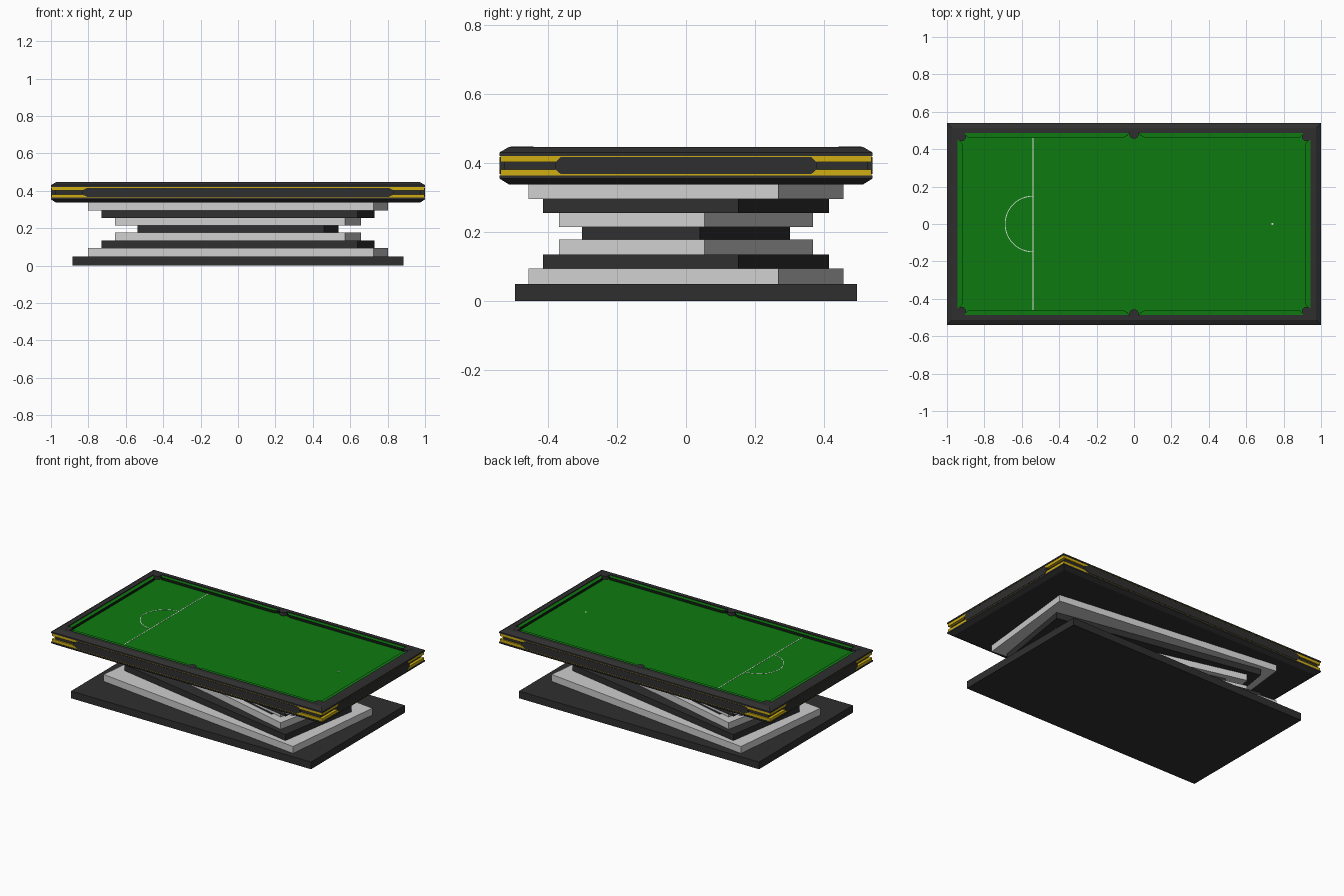
import bpy, bmesh, math
from mathutils import Vector

if "Cube" in bpy.data.objects:
    bpy.data.objects.remove(bpy.data.objects["Cube"])


def mat(name, rgb):
    m = bpy.data.materials.new(name)
    m.diffuse_color = (*rgb, 1)
    m.use_nodes = True
    m.node_tree.nodes["Principled BSDF"].inputs["Base Color"].default_value = m.diffuse_color
    return m


DARK = mat("charcoal", (0.028, 0.028, 0.028))
LIGHT = mat("light grey", (0.62, 0.62, 0.62))
GOLD = mat("gold", (0.62, 0.42, 0.006))
GREEN = mat("green cloth", (0.004, 0.195, 0.005))
WHITE = mat("white", (0.85, 0.85, 0.85))
BLACK = mat("near black", (0.006, 0.012, 0.006))


def finish(name, bm, *mats):
    bmesh.ops.recalc_face_normals(bm, faces=bm.faces)
    me = bpy.data.meshes.new(name)
    bm.to_mesh(me)
    bm.free()
    for m in mats:
        me.materials.append(m)
    ob = bpy.data.objects.new(name, me)
    bpy.context.collection.objects.link(ob)
    return ob


def loft(name, loops, material, ring=False):
    """Skin between loops of 3D points; ring closes the last loop to the first."""
    bm = bmesh.new()
    vs = [[bm.verts.new(p) for p in lp] for lp in loops]
    n = len(vs[0])
    pairs = list(zip(vs, vs[1:])) + ([(vs[-1], vs[0])] if ring else [])
    for a, b in pairs:
        for i in range(n):
            j = (i + 1) % n
            bm.faces.new((a[i], a[j], b[j], b[i]))
    if not ring:
        bm.faces.new(vs[0])
        bm.faces.new(vs[-1])
    return finish(name, bm, material)


def rect(hx, hy, z):
    return [(-hx, -hy, z), (hx, -hy, z), (hx, hy, z), (-hx, hy, z)]


def slab(name, hx, hy, z0, z1, material):
    return loft(name, [rect(hx, hy, z0), rect(hx, hy, z1)], material)


def prism(name, pts, z0, z1, material):
    return loft(name, [[(x, y, z) for x, y in pts] for z in (z0, z1)], material)


# Pedestal: base plate and a twisting stack, each given by its front and right corner
slab("base_plate", 0.885, 0.495, 0, 0.048, DARK)
A = ((0.725, -0.456), (0.803, 0.268))
B = ((0.639, -0.414), (0.729, 0.152))
C = ((0.572, -0.368), (0.658, 0.054))
D = ((0.46, -0.301), (0.536, 0.04))
heights = [0.048, 0.094, 0.134, 0.178, 0.214, 0.255, 0.295, 0.337]
for i, (p, q) in enumerate([A, B, C, D, C, B, A]):
    pts = [p, q, (-p[0], -p[1]), (-q[0], -q[1])]
    prism(f"pedestal_layer_{i + 1}", pts, heights[i], heights[i + 1], DARK if i % 2 else LIGHT)

# Table body: chamfered underside, gold bands around a recessed core
loft("table_underside", [rect(0.973, 0.513, 0.337), rect(1, 0.54, 0.354), rect(1, 0.54, 0.363)], DARK)
slab("lower_gold_band", 0.997, 0.537, 0.363, 0.381, GOLD)
slab("recessed_core", 0.978, 0.528, 0.381, 0.402, DARK)
slab("upper_gold_band", 0.997, 0.537, 0.402, 0.420, GOLD)


# Side panels: chamfer-ended prisms running through the body, leaving gold corners
def panel_profile(mid, end):
    return [(-mid, 0.381), (-end, 0.367), (end, 0.367), (mid, 0.381),
            (mid, 0.402), (end, 0.416), (-end, 0.416), (-mid, 0.402)]


loft("long_side_panels", [[(u, y, z) for u, z in panel_profile(0.835, 0.805)] for y in (-0.54, 0.54)], DARK)
loft("short_side_panels", [[(x, u, z) for u, z in panel_profile(0.378, 0.363)] for x in (-1, 1)], DARK)

# Top rail frame with chamfered outer edge
loft("top_rail", [rect(0.973, 0.513, 0.446), rect(1, 0.54, 0.430), rect(1, 0.54, 0.420),
                  rect(0.943, 0.487, 0.420), rect(0.943, 0.487, 0.446)], DARK, ring=True)

# Playing field
FIELD = 0.424
slab("cloth_field", 0.944, 0.488, 0.415, FIELD, GREEN)


# Cushions with dark noses and green tops
def cushion(name, pts):
    ob = prism(name, pts, FIELD, 0.441, GREEN)
    ob.data.materials.append(BLACK)
    for f in ob.data.polygons:
        if abs(f.normal.z) < 0.5:
            f.material_index = 1


for sy, yn in ((1, "back"), (-1, "front")):
    for sx, xn in ((1, "right"), (-1, "left")):
        cushion(f"cushion_{yn}_{xn}", [(sx * x, sy * y) for x, y in
                ((0.028, 0.488), (0.035, 0.472), (0.06, 0.461), (0.885, 0.461), (0.912, 0.488))])
for sx, xn in ((1, "right"), (-1, "left")):
    cushion(f"cushion_{xn}_end", [(sx * x, y) for x, y in
            ((0.944, -0.455), (0.917, -0.43), (0.917, 0.43), (0.944, 0.455))])


# Flat round plates for pockets and the spot
def disc(name, cx, cy, r, z, material, n=16):
    pts = [(cx + r * math.cos(math.tau * i / n), cy + r * math.sin(math.tau * i / n)) for i in range(n)]
    prism(name, pts, FIELD - 0.001, z, material)


for sy in (1, -1):
    for sx in (-1, 0, 1):
        disc(f"pocket_{sx + 1}_{sy}", sx * 0.924, sy * (0.482 if sx == 0 else 0.468), 0.026, 0.4465, DARK)
disc("ball_spot", 0.74, 0, 0.006, FIELD + 0.001, WHITE)

# Field markings: cross line and half circle
prism("cross_line", [(-0.543, -0.461), (-0.538, -0.461), (-0.538, 0.461), (-0.543, 0.461)],
      FIELD - 0.001, FIELD + 0.001, WHITE)
arc = [math.pi / 2 + math.pi * i / 32 for i in range(33)]
band = [(-0.54 + 0.151 * math.cos(a), 0.151 * math.sin(a)) for a in arc]
band += [(-0.54 + 0.147 * math.cos(a), 0.147 * math.sin(a)) for a in reversed(arc)]
prism("half_circle", band, FIELD - 0.001, FIELD + 0.001, WHITE)
